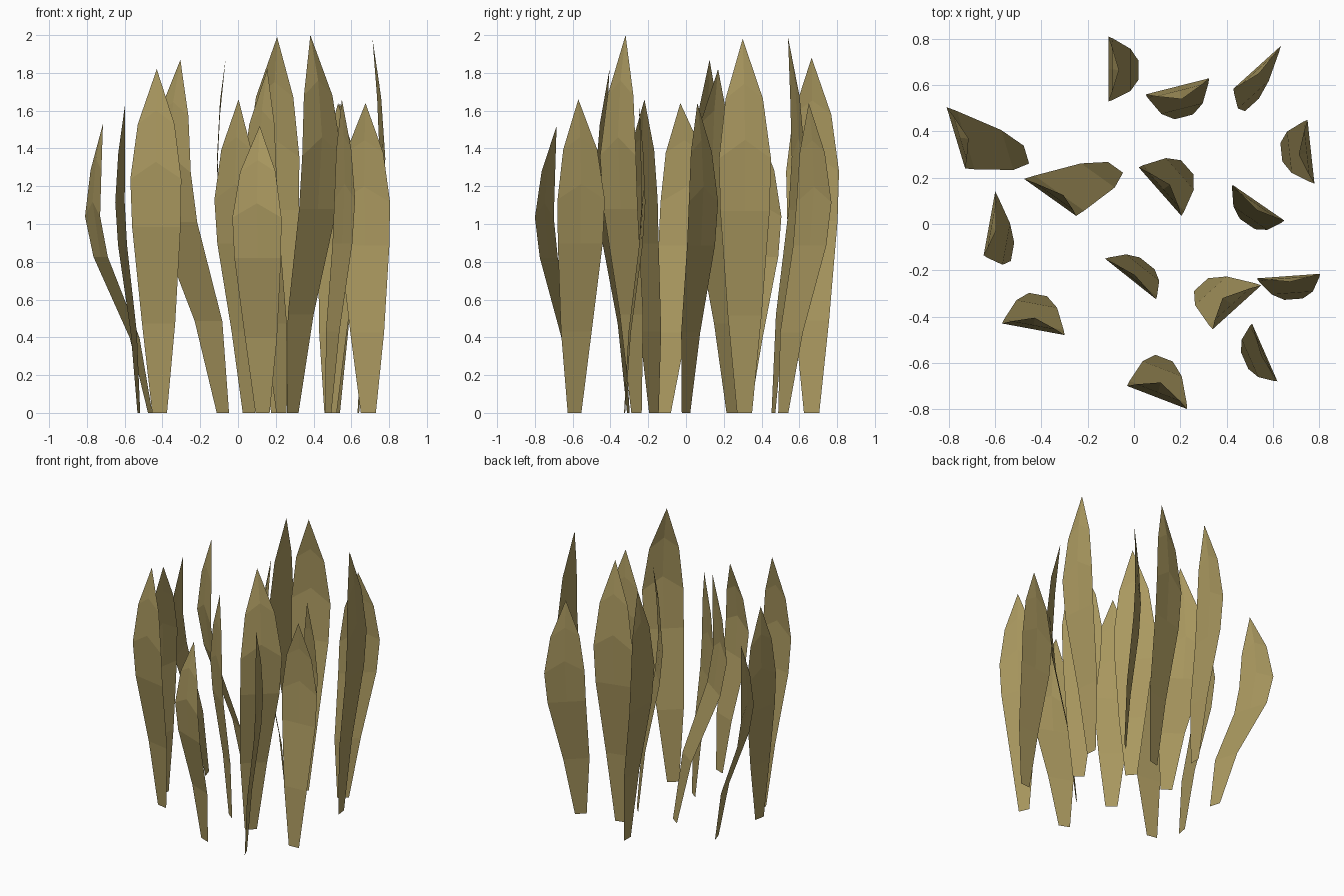
import bpy, bmesh
from mathutils import Vector

mat = bpy.data.materials.new("dry olive")
mat.diffuse_color = (0.40, 0.315, 0.115, 1)

# Each blade: widest chord ends (left, right), root centre, tip, height
BLADES = [
    ((-.03, -.70), (.23, -.80), (.13, -.58), (.115, -.685), 1.52),
    ((-.11, .81), (-.11, .53), (.02, .665), (-.065, .665), 1.88),
    ((.05, .56), (.325, .63), (.215, .463), (.207, .54), 1.99),
    ((.635, .77), (.43, .585), (.51, .515), (.54, .65), 1.64),
    ((.75, .45), (.78, .175), (.637, .31), (.712, .30), 1.98),
    ((-.81, .505), (-.73, .24), (-.465, .30), (-.715, .37), 1.53),
    ((-.475, .195), (-.25, .035), (-.08, .245), (-.305, .125), 1.87),
    ((.02, .245), (.205, .035), (.23, .245), (.155, .17), 1.82),
    ((.425, .17), (.65, .015), (.49, .0), (.53, .06), 1.64),
    ((-.60, .14), (-.65, -.135), (-.525, -.12), (-.597, -.03), 1.64),
    ((-.57, -.43), (-.30, -.48), (-.415, -.305), (-.43, -.405), 1.82),
    ((-.125, -.15), (.095, -.325), (.057, -.17), (.003, -.22), 1.66),
    ((.55, -.265), (.34, -.455), (.29, -.262), (.383, -.32), 2.0),
    ((.53, -.235), (.805, -.215), (.69, -.325), (.675, -.25), 1.64),
    ((.51, -.43), (.62, -.68), (.478, -.59), (.55, -.57), 1.66),
]

# Rows: height, half-width share, lean root->chord, curl chord->tip, mid-rib lift
ROWS = [
    (0.00, .29, 0.00, 0.00, .00),
    (0.26, .65, 0.27, 0.00, .00),
    (0.54, .95, 0.86, 0.00, .00),
    (0.68, 1.0, 1.00, 0.00, .05),
    (0.84, .72, 1.00, 0.33, .04),
]


def blade(i, left, right, root, tip, h):
    left, right, root, tip = (Vector(p) for p in (left, right, root, tip))
    mid, half = (left + right) / 2, (right - left) / 2
    bm = bmesh.new()
    rows = []
    for t, w, lean, curl, lift in ROWS:
        c = root.lerp(mid, lean) + (tip - mid) * curl
        row = []
        for s in (-1, 0, 1):
            p = c + half * w * s
            row.append(bm.verts.new((p.x, p.y, h * (t + (lift if s == 0 else 0)))))
        rows.append(row)
    for a, b in zip(rows, rows[1:]):
        for k in (0, 1):
            bm.faces.new((a[k], a[k + 1], b[k + 1], b[k]))
    top = bm.verts.new((tip.x, tip.y, h))
    for k in (0, 1):
        bm.faces.new((rows[-1][k], rows[-1][k + 1], top))
    me = bpy.data.meshes.new(f"grass_blade_{i}")
    bm.to_mesh(me)
    bm.free()
    me.materials.append(mat)
    bpy.context.collection.objects.link(bpy.data.objects.new(me.name, me))


for i, spec in enumerate(BLADES, 1):
    blade(i, *spec)
